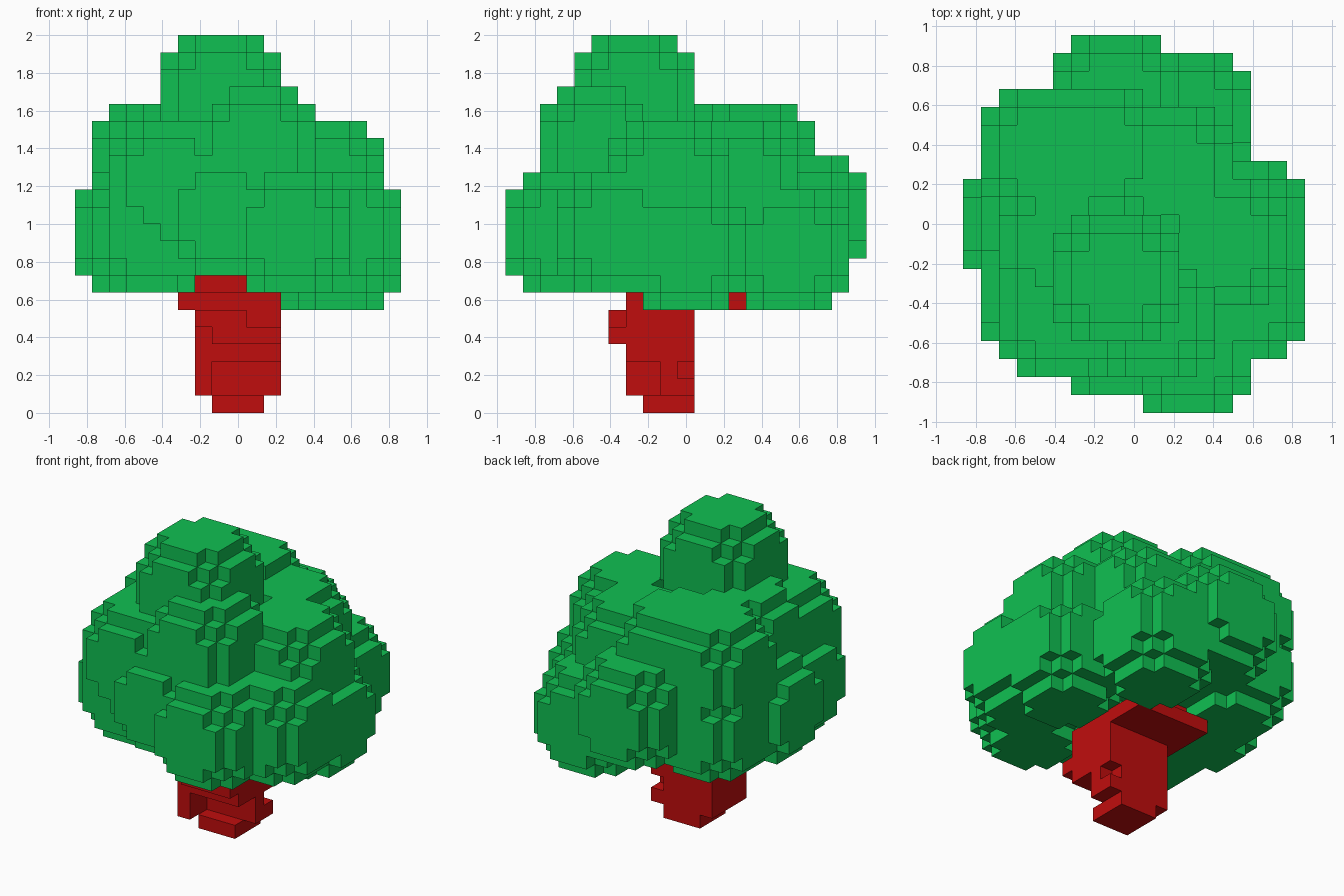
import bpy, bmesh
from itertools import product
from mathutils import Vector

cube = bpy.data.objects.get("Cube")
if cube:
    bpy.data.objects.remove(cube, do_unlink=True)

UNIT = 2 / 22                       # edge of one block
CENTRE = Vector((9.5, 10.5, 0))     # grid middle of the footprint


def material(name, rgb):
    mat = bpy.data.materials.new(name)
    mat.use_nodes = True
    mat.diffuse_color = (*rgb, 1)
    bsdf = mat.node_tree.nodes["Principled BSDF"]
    bsdf.inputs["Base Color"].default_value = (*rgb, 1)
    bsdf.inputs["Roughness"].default_value = 0.9
    return mat


def ball(centre, r2=15):
    """Grid cells of a blocky sphere."""
    n = range(-4, 5)
    return {tuple(c + d for c, d in zip(centre, off))
            for off in product(n, n, n) if sum(d * d for d in off) <= r2}


def box(x0, x1, y0, y1, z0, z1):
    """Grid cells of a block, both ends included."""
    return set(product(range(x0, x1 + 1), range(y0, y1 + 1), range(z0, z1 + 1)))


def build(name, cells, mat, hidden=frozenset()):
    """Skin the outer faces of a set of cells, then merge flat areas."""
    bm = bmesh.new()
    verts = {}

    def corner(p):
        if p not in verts:
            verts[p] = bm.verts.new((Vector(p) - CENTRE) * UNIT)
        return verts[p]

    for cell in sorted(cells):
        for axis, side in product(range(3), (0, 1)):
            step = [0, 0, 0]
            step[axis] = 2 * side - 1
            beside = tuple(c + s for c, s in zip(cell, step))
            if beside in cells or beside in hidden:
                continue
            u, v = (axis + 1) % 3, (axis + 2) % 3
            quad = []
            for a, b in ((0, 0), (1, 0), (1, 1), (0, 1)):
                p = list(cell)
                p[axis] += side
                p[u] += a
                p[v] += b
                quad.append(corner(tuple(p)))
            bm.faces.new(quad if side else quad[::-1])
    bmesh.ops.dissolve_limit(bm, angle_limit=0.01, verts=bm.verts[:], edges=bm.edges[:])
    bmesh.ops.triangulate(bm, faces=[f for f in bm.faces if len(f.verts) > 4])
    mesh = bpy.data.meshes.new(name)
    bm.to_mesh(mesh)
    bm.free()
    mesh.materials.append(mat)
    obj = bpy.data.objects.new(name, mesh)
    bpy.context.collection.objects.link(obj)
    return obj


leaf_green = material("leaf green", (0.005, 0.53, 0.085))
bark_red = material("bark red", (0.53, 0.004, 0.004))

# Leaf clusters: grid centres of equal blocky balls
clusters = [
    (8, 7, 18),                                        # crown tip
    (10, 5, 15), (5, 9, 14), (4, 14, 14), (7, 14, 14),  # upper ring
    (5, 5, 13), (14, 9, 13), (11, 13, 13),
    (8, 4, 11), (8, 17, 11),                           # middle ring
    (12, 3, 10), (3, 10, 10), (4, 6, 10), (4, 14, 10), (15, 6, 10),
    (15, 10, 9), (12, 16, 9),                          # lowest clusters
]
leaves = ball((9, 10, 11), 17)      # solid core
for c in clusters:
    leaves |= ball(c)

# Trunk: foot, hollowed lower stem, upper stem, knots and branch slab
trunk = box(8, 10, 8, 10, 0, 0)
trunk |= box(8, 11, 9, 10, 1, 2)
trunk |= box(7, 7, 7, 10, 1, 2)
trunk -= {(11, 10, 2)}
trunk |= box(7, 11, 7, 10, 3, 5)
trunk |= box(8, 11, 6, 6, 4, 4) | box(7, 9, 6, 6, 5, 5)
trunk |= box(6, 11, 7, 13, 6, 6)
trunk |= box(7, 9, 6, 12, 7, 7)

leaves -= trunk
build("leaf_crown", leaves, leaf_green, trunk)
build("trunk", trunk, bark_red, leaves)
